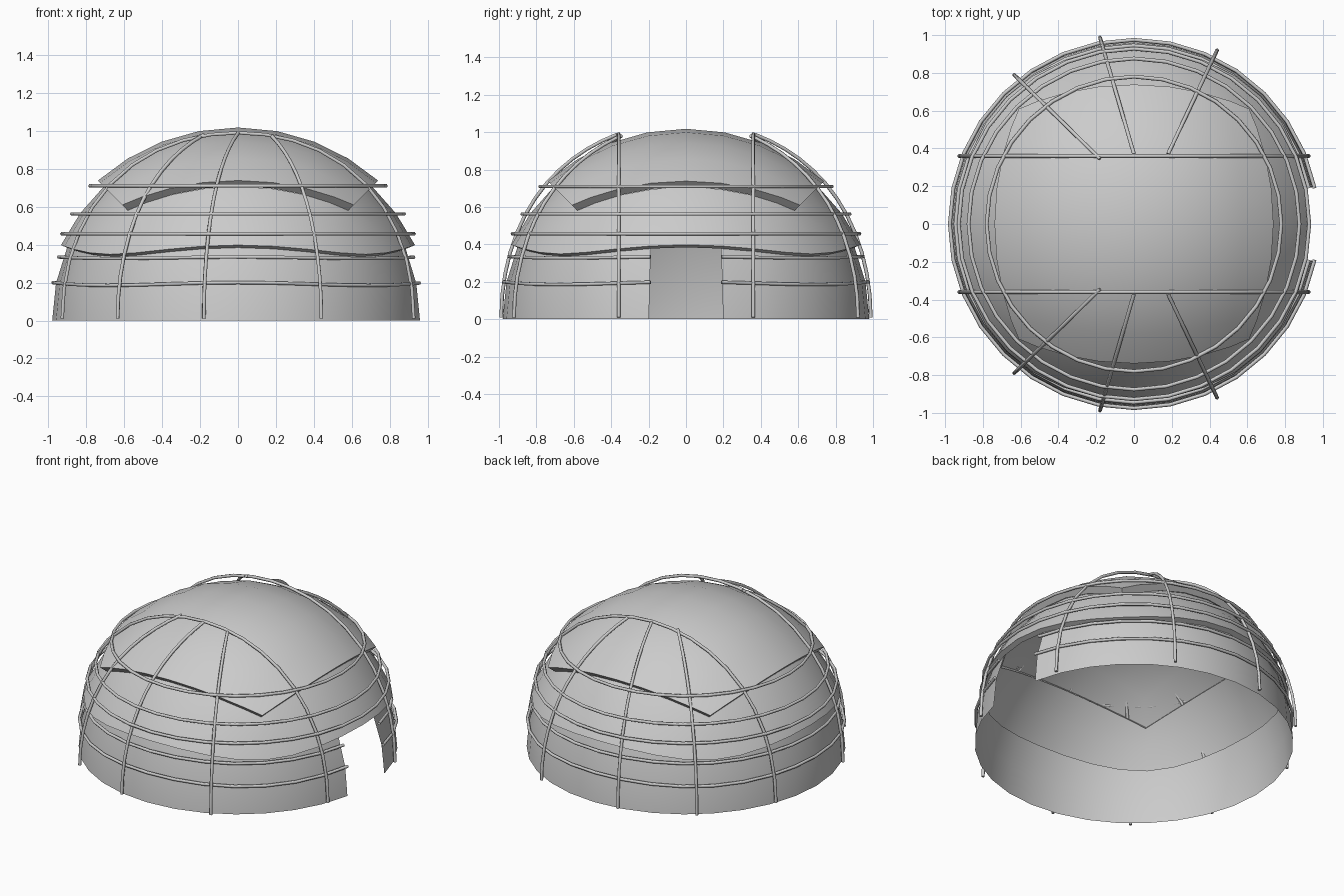
import bpy, bmesh, math

if "Cube" in bpy.data.objects:
    bpy.data.objects.remove(bpy.data.objects["Cube"])

# Base: a cube smoothed to 8 x 8 faces per side, pushed onto a unit sphere
bpy.ops.mesh.primitive_cube_add(size=2)
src = bpy.context.object
mod = src.modifiers.new("round", 'SUBSURF')
mod.levels = 3
bpy.context.view_layer.update()
dg = bpy.context.evaluated_depsgraph_get()
base = bpy.data.meshes.new_from_object(src.evaluated_get(dg))
bpy.data.objects.remove(src)


def shell(name, keep, radius, ledge=None, ledge_zmax=2.0):
    """One cover layer: chosen sphere faces at a radius, lower rim turned inwards."""
    bm = bmesh.new()
    bm.from_mesh(base)
    for v in bm.verts:
        v.co.normalize()
    drop = [f for f in bm.faces if not keep(f.calc_center_median())]
    bmesh.ops.delete(bm, geom=drop, context='FACES')
    for v in bm.verts:
        v.co *= radius(v.co.z)
    if ledge:
        rim = [e for e in bm.edges if e.is_boundary
               and max(v.co.z for v in e.verts) < ledge_zmax]
        ext = bmesh.ops.extrude_edge_only(bm, edges=rim)
        for v in ext['geom']:
            if isinstance(v, bmesh.types.BMVert):
                v.co = v.co.normalized() * ledge
    me = bpy.data.meshes.new(name)
    bm.to_mesh(me)
    bm.free()
    ob = bpy.data.objects.new(name, me)
    bpy.context.collection.objects.link(ob)
    bpy.ops.object.select_all(action='DESELECT')
    ob.select_set(True)
    bpy.context.view_layer.objects.active = ob
    bpy.ops.object.shade_smooth_by_angle(angle=math.radians(35))
    return ob


def is_top(c):
    return c.z > max(abs(c.x), abs(c.y))


def is_door(c):
    return c.x > 0.5 and abs(c.y) < 0.19


# Cover layers, each lapping over the one below
shell("lower_wall_cover",
      lambda c: 0 < c.z < 0.335 and not is_door(c), lambda z: 0.98)
shell("middle_cover",
      lambda c: c.z > 0.335 and not is_top(c),
      lambda z: 1.015 - 0.015 * min(1, max(0, (z - 0.39) / 0.3)), 0.98, 0.42)
shell("roof_cover", is_top,
      lambda z: 1.018 + 0.038 * (1 - z) / 0.423, 1.002)


def pole(name, pts, closed=False):
    cu = bpy.data.curves.new(name, 'CURVE')
    cu.dimensions = '3D'
    cu.bevel_depth = 0.01
    cu.bevel_resolution = 1
    cu.use_fill_caps = True
    sp = cu.splines.new('POLY')
    sp.points.add(len(pts) - 1)
    for p, q in zip(sp.points, pts):
        p.co = (*q, 1)
    sp.use_cyclic_u = closed
    ob = bpy.data.objects.new(name, cu)
    bpy.context.collection.objects.link(ob)


# Horizontal hoops; the two lowest stop at the doorway
for i, (z, r, sag) in enumerate([(0.2, 0.975, 0.015), (0.335, 0.945, 0.008),
                                 (0.457, 0.928, 0), (0.562, 0.876, 0), (0.71, 0.78, 0)]):
    gap = math.asin(0.19 / r) if i < 2 else 0
    n = 30 if i < 2 else 32
    pts = []
    for k in range(n + (1 if gap else 0)):
        a = gap + (2 * math.pi - 2 * gap) * k / n
        pts.append((r * math.cos(a), r * math.sin(a),
                    z - sag * (1 - math.cos(4 * a)) / 2))
    pole(f"hoop_{i + 1}", pts, closed=not gap)

# Ribs: start and end in plan, mirrored front to back
ribs = [((-0.18, 0.345), (-0.635, 0.79)), ((0, 0.37), (-0.18, 0.988)),
        ((0.18, 0.37), (0.44, 0.92))]
for side, label in ((-1, "front"), (1, "back")):
    # Long arch
    arch = []
    for k in range(21):
        t = math.pi * k / 20
        b = 1 + 0.025 * math.sin(2 * t) ** 2
        arch.append((0.927 * b * math.cos(t), side * 0.36, 0.01 + 0.98 * b * math.sin(t)))
    pole(f"{label}_arch", arch)
    # Short ribs from the arch down to the ground
    for i, (p, q) in enumerate(ribs):
        end = math.hypot(*q)
        pts = []
        for k in range(13):
            s = math.sin(math.pi / 2 * k / 12)
            x, y = (a + (b - a) * s for a, b in zip(p, q))
            r = end + (1.045 - end) * (1 - s ** 4)
            pts.append((x, side * y, 0.01 + math.sqrt(max(0, r * r - x * x - y * y))))
        pole(f"{label}_rib_{i + 1}", pts)
